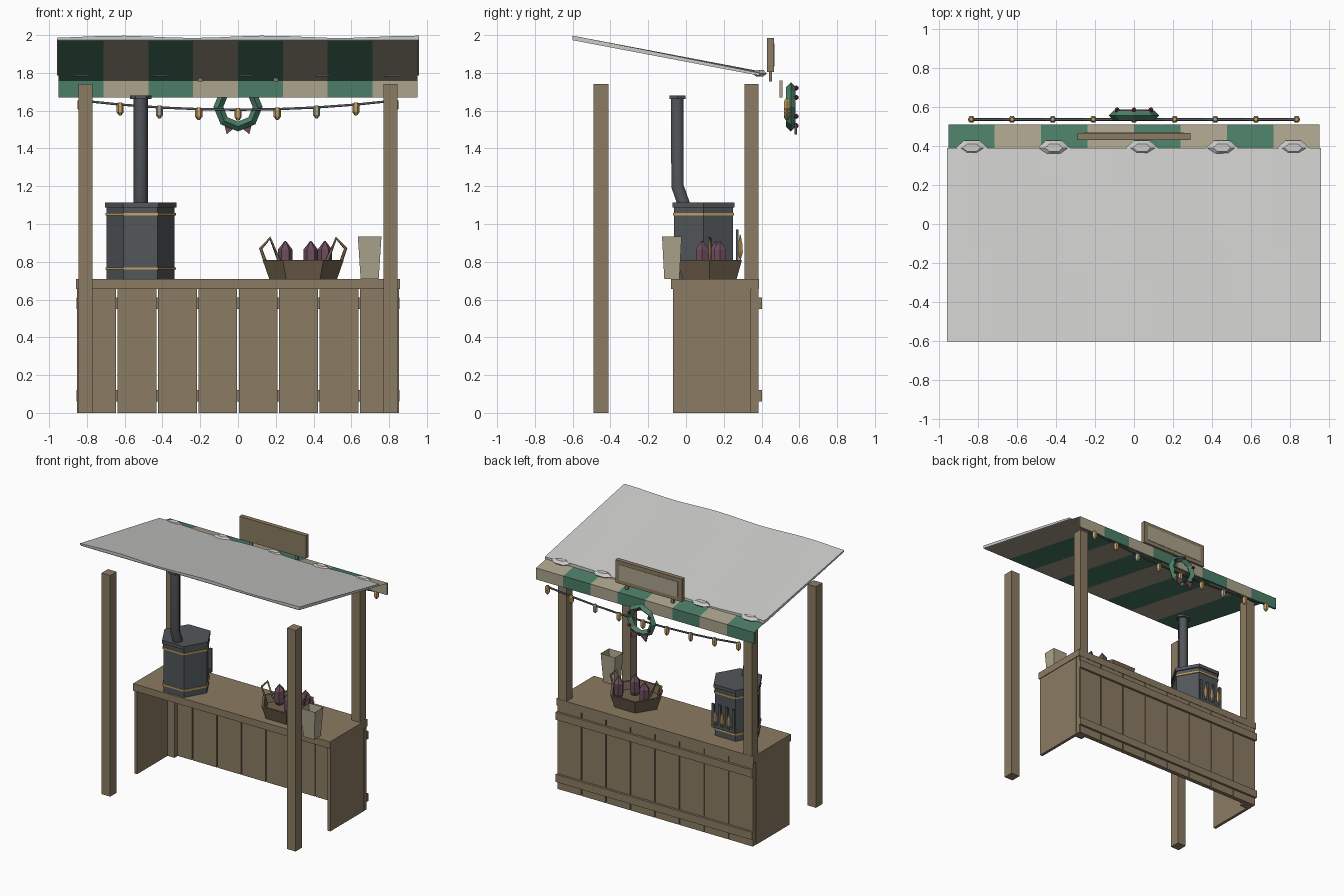
import bpy, bmesh, math
from mathutils import Vector

old = bpy.data.objects.get("Cube")
if old:
    bpy.data.objects.remove(old, do_unlink=True)


def material(name, rgb):
    m = bpy.data.materials.new(name)
    m.use_nodes = True
    m.diffuse_color = (*rgb, 1)
    m.node_tree.nodes["Principled BSDF"].inputs["Base Color"].default_value = (*rgb, 1)
    return m


WOOD = material("wood", (0.26, 0.2, 0.125))
BASKET = material("basket brown", (0.17, 0.12, 0.075))
GREEN = material("awning green", (0.07, 0.21, 0.135))
CREAM = material("cream cloth", (0.41, 0.37, 0.265))
SNOW = material("snow", (0.6, 0.6, 0.59))
IRON = material("dark iron", (0.085, 0.095, 0.105))
GOLD = material("brass", (0.56, 0.36, 0.13))
MAUVE = material("mauve", (0.15, 0.075, 0.105))
RED = material("berry red", (0.2, 0.03, 0.05))


def finish(name, bm, *mats):
    bmesh.ops.recalc_face_normals(bm, faces=bm.faces)
    me = bpy.data.meshes.new(name)
    bm.to_mesh(me)
    bm.free()
    ob = bpy.data.objects.new(name, me)
    bpy.context.collection.objects.link(ob)
    for m in mats:
        me.materials.append(m)
    return ob


def box(name, x, y, z, mat):
    """Box from (low, high) pairs on each axis."""
    bm = bmesh.new()
    bmesh.ops.create_cube(bm, size=1)
    for v in bm.verts:
        v.co = [(a + b) / 2 + c * (b - a) for (a, b), c in zip((x, y, z), v.co)]
    return finish(name, bm, mat)


def lathe(name, at, profile, mat, sides=6, yscale=1, cap_end=True):
    """Polygonal turned shape from (radius, z) rings."""
    bm = bmesh.new()
    rings = []
    for r, z in profile:
        ring = []
        for i in range(sides):
            a = math.tau * i / sides
            ring.append(bm.verts.new((at[0] + r * math.cos(a),
                                      at[1] + r * yscale * math.sin(a), at[2] + z)))
        rings.append(ring)
    for lo, hi in zip(rings, rings[1:]):
        for i in range(sides):
            j = (i + 1) % sides
            bm.faces.new((lo[i], lo[j], hi[j], hi[i]))
    bm.faces.new(rings[0])
    if cap_end:
        bm.faces.new(rings[-1])
    return finish(name, bm, mat)


def tube(name, points, radius, mat, sides=1):
    cu = bpy.data.curves.new(name, "CURVE")
    cu.dimensions = "3D"
    cu.bevel_depth, cu.bevel_resolution, cu.use_fill_caps = radius, sides, True
    sp = cu.splines.new("POLY")
    sp.points.add(len(points) - 1)
    for p, co in zip(sp.points, points):
        p.co = (*co, 1)
    cu.materials.append(mat)
    ob = bpy.data.objects.new(name, cu)
    bpy.context.collection.objects.link(ob)
    return ob


# Posts and side panels, mirrored
for side, s in (("left", 1), ("right", -1)):
    px = sorted((0.77 * s, 0.845 * s))
    box(f"front_post_{side}", px, (-0.49, -0.41), (0, 1.74), WOOD)
    box(f"back_post_{side}", px, (0.31, 0.385), (0, 1.74), WOOD)
    box(f"side_panel_{side}", sorted((0.83 * s, 0.853 * s)), (-0.07, 0.345), (0, 0.655), WOOD)

# Counter with planks and rails
box("counter_top", (-0.858, 0.858), (-0.08, 0.387), (0.655, 0.71), WOOD)
step = 1.71 / 8
for i in range(8):
    x = -0.855 + i * step
    box(f"plank_{i + 1}", (x + 0.004, x + step - 0.004), (0.35, 0.384), (0, 0.655), WOOD)
for name, z in (("lower_rail", 0.06), ("upper_rail", 0.55)):
    box(name, (-0.855, 0.855), (0.384, 0.402), (z, z + 0.06), WOOD)


# Striped awning cloth and hanging valance
def roof_z(y):
    return 1.97 - 0.19 * (y + 0.6)


stripe = 1.9 / 8
bm = bmesh.new()
for i in range(8):
    x0, x1 = -0.95 + i * stripe, -0.95 + (i + 1) * stripe
    f = bm.faces.new([bm.verts.new((x, y, roof_z(y))) for x, y in
                      ((x0, -0.6), (x1, -0.6), (x1, 0.51), (x0, 0.51))])
    f.material_index = i % 2
    box(f"valance_{i + 1}", (x0, x1), (0.495, 0.51), (1.67, 1.76), CREAM if i % 2 else GREEN)
finish("awning_cloth", bm, GREEN, CREAM)

# Snow sheet with a gently uneven top
bm = bmesh.new()
bmesh.ops.create_grid(bm, x_segments=16, y_segments=6, size=1)
sheet = bm.faces[:]
for v in bm.verts:
    x, y = v.co.x * 0.957, -0.105 + v.co.y * 0.495
    v.co = (x, y, roof_z(y) + 0.003)
top = bmesh.ops.extrude_face_region(bm, geom=sheet)["geom"]
for v in (g for g in top if isinstance(g, bmesh.types.BMVert)):
    v.co.z += 0.018 + 0.006 * math.cos(v.co.x * 8 + v.co.y * 2)
finish("roof_snow", bm, SNOW)
for i, x in enumerate((-0.83, -0.41, 0.04, 0.45, 0.815)):
    lathe(f"snow_lump_{i + 1}", (x, 0.39, 1.782),
          ((0.045, 0), (0.082, 0.014), (0.045, 0.034)), SNOW, yscale=0.52)

# Sign board
box("sign_board", (-0.29, 0.29), (0.43, 0.465), (1.805, 1.985), WOOD)
box("sign_panel", (-0.255, 0.255), (0.464, 0.468), (1.835, 1.955), CREAM)
for s in (-1, 1):
    box("sign_bracket", (s * 0.2 - 0.012, s * 0.2 + 0.012), (0.44, 0.456), (1.755, 1.81), WOOD)


# Light string
def cord_z(x):
    return 1.605 + 0.07 * x * x


tube("light_cord", [(x / 10, 0.535, cord_z(x / 10)) for x in
                    (-8.4, -6.2, -4.1, -2, 0, 2, 4.1, 6.2, 8.4)], 0.007, IRON)
for i in range(9):
    x = (i - 4) * 0.208
    lathe(f"bulb_{i + 1}", (x, 0.535, cord_z(x)),
          ((0.006, -0.058), (0.019, -0.04), (0.019, -0.004), (0.01, 0.01)),
          CREAM if i in (2, 6) else GOLD)

# Wreath with berries and bow
bpy.ops.mesh.primitive_torus_add(major_segments=8, minor_segments=4, major_radius=0.104,
                                 minor_radius=0.026, location=(0, 0.555, 1.62),
                                 rotation=(math.pi / 2, 0, 0))
wreath = bpy.context.object
wreath.name = "wreath"
wreath.data.materials.append(GREEN)
for i in range(6):
    a = math.tau * (i + 0.5) / 6
    bm = bmesh.new()
    bmesh.ops.create_icosphere(bm, subdivisions=1, radius=0.014)
    bmesh.ops.translate(bm, vec=(0.1 * math.cos(a), 0.584, 1.62 + 0.1 * math.sin(a)),
                        verts=bm.verts)
    finish(f"berry_{i + 1}", bm, RED)
for s in (-1, 1):
    bm = bmesh.new()
    f = bm.faces.new([bm.verts.new(c) for c in
                      ((0, 0.575, 1.525), (s * 0.075, 0.575, 1.535), (s * 0.06, 0.575, 1.475))])
    ext = bmesh.ops.extrude_face_region(bm, geom=[f])["geom"]
    bmesh.ops.translate(bm, vec=(0, 0.012, 0),
                        verts=[g for g in ext if isinstance(g, bmesh.types.BMVert)])
    finish("bow_loop", bm, MAUVE)

# Stove with bands, grate, flames and flue
SX, SY = -0.515, 0.092
lathe("stove_body", (SX, SY, 0.71), ((0.18, 0), (0.18, 0.38)), IRON)
lathe("stove_lid", (SX, SY, 1.088), ((0.19, 0), (0.19, 0.027)), IRON)
for z in (0.758, 1.045):
    lathe("stove_band", (SX, SY, z), ((0.187, 0), (0.187, 0.013)), GOLD)
for i in range(4):
    x = SX - 0.09 + i * 0.06
    box(f"grate_bar_{i + 1}", (x - 0.011, x + 0.011), (0.264, 0.277), (0.785, 0.97), IRON)
box("grate_sill", (SX - 0.1, SX + 0.1), (0.25, 0.277), (0.785, 0.81), IRON)
for i in range(3):
    lathe(f"flame_{i + 1}", (SX - 0.06 + i * 0.06, 0.287, 0.81),
          ((0.003, 0), (0.016, 0.04), (0.014, 0.08), (0.002, 0.135)), GOLD)
tube("flue_pipe", [(SX, -0.01, 1.1), (SX, -0.045, 1.2), (SX, -0.047, 1.67)], 0.038, IRON)
lathe("flue_cap", (SX, -0.045, 1.663), ((0.056, 0), (0.056, 0.018)), IRON, yscale=0.9)

# Basket with handles and goods
BX, BY = 0.345, 0.125
lathe("basket", (BX, BY, 0.71), ((0.18, 0), (0.215, 0.1), (0.195, 0.1), (0.175, 0.045)),
      BASKET, yscale=0.92)
for s in (-1, 1):
    tube("basket_handle", [(BX + s * dx, BY, z) for dx, z in
                           ((0.125, 0.8), (0.175, 0.925), (0.225, 0.87), (0.2, 0.8))],
         0.009, BASKET, 0)
for i, (x, y) in enumerate(((0.25, 0.16), (0.385, 0.085), (0.46, 0.18))):
    lathe(f"goods_{i + 1}", (x, y, 0.75),
          ((0.025, 0), (0.038, 0.03), (0.038, 0.115), (0.004, 0.16)), MAUVE)

# Paper bag, open at the top
bm = bmesh.new()
bmesh.ops.create_cube(bm, size=1)
lid = max(bm.faces, key=lambda f: f.calc_center_median().z)
bmesh.ops.inset_individual(bm, faces=[lid], thickness=0.08)
for v in lid.verts:
    v.co.z -= 0.5
for v in bm.verts:
    grow = 1 + 0.3 * (v.co.z + 0.5)
    v.co = Vector((0.697 + v.co.x * 0.096 * grow, -0.075 + v.co.y * 0.08 * grow,
                   0.822 + v.co.z * 0.225))
finish("paper_bag", bm, CREAM)
